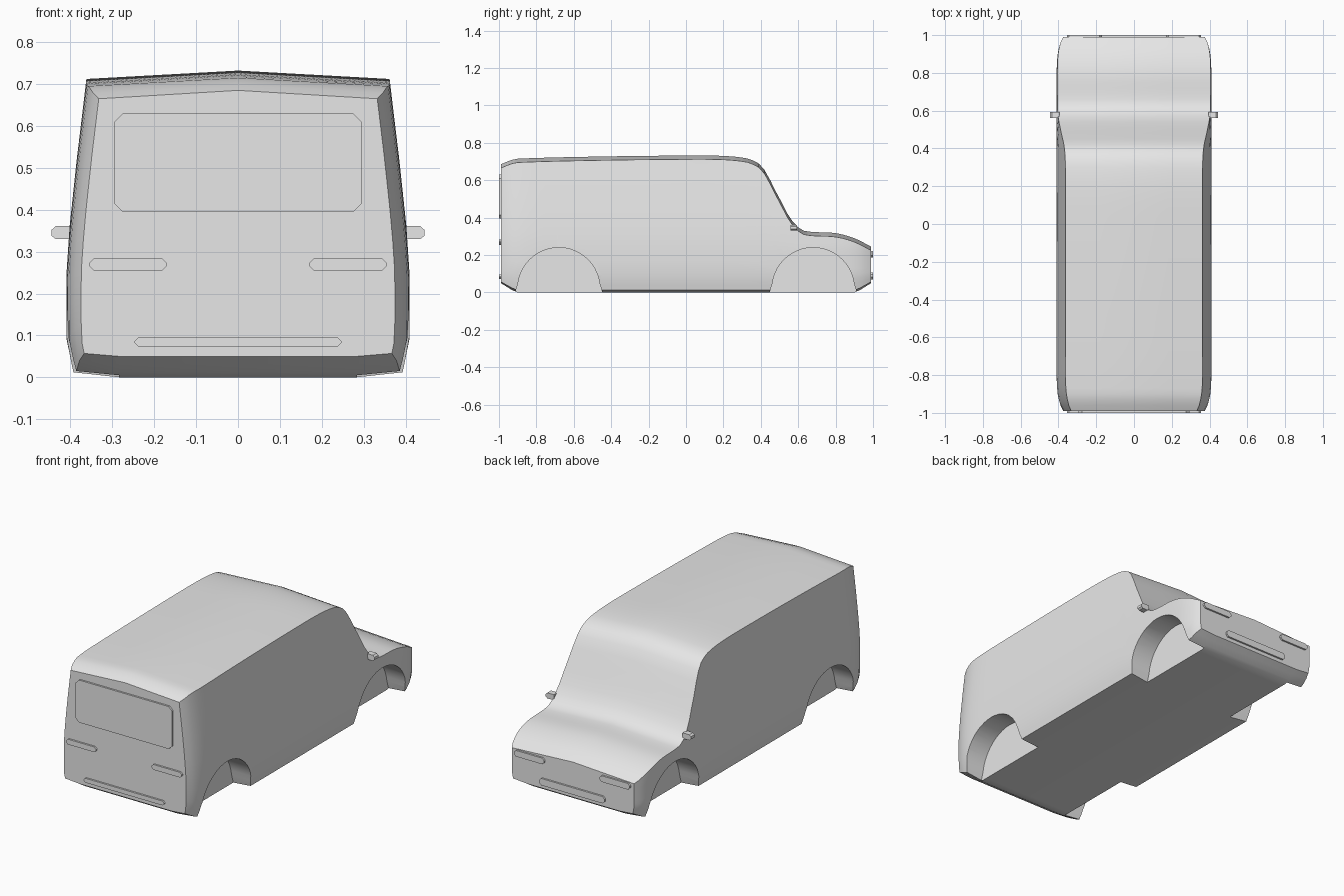
import bpy, bmesh, math
from mathutils import Vector

cube = bpy.data.objects.get("Cube")
if cube:
    bpy.data.objects.remove(cube, do_unlink=True)

paint = bpy.data.materials.new("light_grey_paint")
paint.use_nodes = True
paint.diffuse_color = (0.8, 0.8, 0.8, 1)
paint.node_tree.nodes["Principled BSDF"].inputs["Base Color"].default_value = (0.8, 0.8, 0.8, 1)


def make_object(name, bm):
    bmesh.ops.recalc_face_normals(bm, faces=bm.faces)
    mesh = bpy.data.meshes.new(name)
    bm.to_mesh(mesh)
    bm.free()
    mesh.materials.append(paint)
    obj = bpy.data.objects.new(name, mesh)
    bpy.context.collection.objects.link(obj)
    return obj


def prism(name, outline, direction):
    """Extrude a closed outline of 3D points."""
    bm = bmesh.new()
    face = bm.faces.new([bm.verts.new(p) for p in outline])
    extruded = bmesh.ops.extrude_face_region(bm, geom=[face])["geom"]
    verts = [v for v in extruded if isinstance(v, bmesh.types.BMVert)]
    bmesh.ops.translate(bm, verts=verts, vec=Vector(direction))
    return make_object(name, bm)


def curve(points, t, smooth=False):
    """Interpolate a table, linearly or with smooth tangents."""
    t = min(max(t, points[0][0]), points[-1][0])
    i = next(k for k in range(len(points) - 1) if t <= points[k + 1][0])
    (a, va), (b, vb) = points[i], points[i + 1]
    u = (t - a) / (b - a)
    if not smooth:
        return va + (vb - va) * u

    def slope(k):
        lo, hi = points[max(k - 1, 0)], points[min(k + 1, len(points) - 1)]
        return (hi[1] - lo[1]) / (hi[0] - lo[0]) * (b - a)
    return ((2*u**3 - 3*u**2 + 1) * va + (u**3 - 2*u**2 + u) * slope(i)
            + (3*u**2 - 2*u**3) * vb + (u**3 - u**2) * slope(i + 1))


# Body guides: roof centreline, side section, end taper, underside rise
ROOF = [(-.99, .685), (-.94, .706), (-.9, .715), (-.5, .726), (0, .732), (.2, .73),
        (.32, .718), (.37, .7), (.405, .675), (.44, .62), (.475, .55), (.515, .475),
        (.555, .4), (.61, .34), (.66, .325), (.8, .317), (.9, .29), (.99, .245)]
SIDE = [(.012, .393), (.09, .409), (.24, .41), (.36, .402), (.52, .385), (.71, .362)]
TAPER = [(.8, 0), (.86, .002), (.91, .007), (.955, .018), (.99, .035)]
RISE = [(.91, 0), (.99, .05)]
LEVELS = [0, .04, .12, .22, .33, .45, .56, .67, .78, .89, 1]
FLOOR_HALF = .283


def section(y):
    top = curve(ROOF, y, True)
    edge = top - .02
    inset = curve(TAPER, abs(y))
    rise = curve(RISE, abs(y))
    low = .012 + rise * .9
    half = [(FLOOR_HALF, rise)]
    for f in LEVELS:
        z = low + f * (edge - low)
        half.append((curve(SIDE, z) - inset, z))
    rx = half[-1][0]
    half.append((rx / 2, (edge + top) / 2))
    ring = half + [(0, top)] + [(-x, z) for x, z in reversed(half)] + [(0, rise)]
    return [(x, y, z) for x, z in ring]


# Lofted body shell
bm = bmesh.new()
steps = 66
rings = [[bm.verts.new(p) for p in section(-.99 + 1.98 * i / steps)] for i in range(steps + 1)]
count = len(rings[0])
for a, b in zip(rings, rings[1:]):
    for k in range(count):
        n = (k + 1) % count
        bm.faces.new((a[k], a[n], b[n], b[k]))
bm.faces.new(rings[0])
bm.faces.new(rings[-1])
body = make_object("body", bm)

# Wheel wells, cut in from each side
bpy.context.view_layer.objects.active = body
for side in (-1, 1):
    for cy in (-.68, .68):
        arch = [(.255, -.1), (.233, 0)]
        arch += [(.22 * math.cos(a), .02 + .22 * math.sin(a))
                 for a in (math.pi * k / 24 for k in range(1, 24))]
        arch += [(-.233, 0), (-.255, -.1)]
        cutter = prism("wheel_well_cutter",
                       [(side * (FLOOR_HALF + .001), cy + y, z) for y, z in arch], (side * .3, 0, 0))
        cutter.hide_render = True
        cut = body.modifiers.new("wheel_well", 'BOOLEAN')
        cut.operation = 'DIFFERENCE'
        cut.solver = 'EXACT'
        cut.object = cutter
        bpy.ops.object.modifier_apply(modifier=cut.name)
        bpy.data.objects.remove(cutter, do_unlink=True)

bpy.ops.object.select_all(action='DESELECT')
body.select_set(True)
bpy.ops.object.shade_smooth_by_angle(angle=math.radians(32))


def plate(name, x0, x1, z0, z1, chamfer, end):
    """Thin chamfered panel on the front (-1) or back (+1) end face."""
    c = chamfer
    outline = [(x0 + c, z0), (x1 - c, z0), (x1, z0 + c), (x1, z1 - c),
               (x1 - c, z1), (x0 + c, z1), (x0, z1 - c), (x0, z0 + c)]
    return prism(name, [(x, end * .988, z) for x, z in outline], (0, end * .012, 0))


# End panels
plate("end_window", -.295, .295, .395, .63, .02, -1)
plate("front_bumper_bar", -.247, .247, .072, .096, .01, -1)
plate("back_bumper_bar", -.2, .2, .07, .108, .012, 1)
for side, label in ((-1, "right"), (1, "left")):
    x0, x1 = sorted((side * .17, side * .355))
    plate("front_light_" + label, x0, x1, .255, .284, .011, -1)
    plate("back_light_" + label, x0, x1, .188, .222, .012, 1)

    # Side mirrors
    mirror = [(.395, .33), (.435, .33), (.445, .338), (.445, .352), (.435, .361), (.395, .361)]
    prism("mirror_" + label, [(side * x, .56, z) for x, z in mirror], (0, .033, 0))
